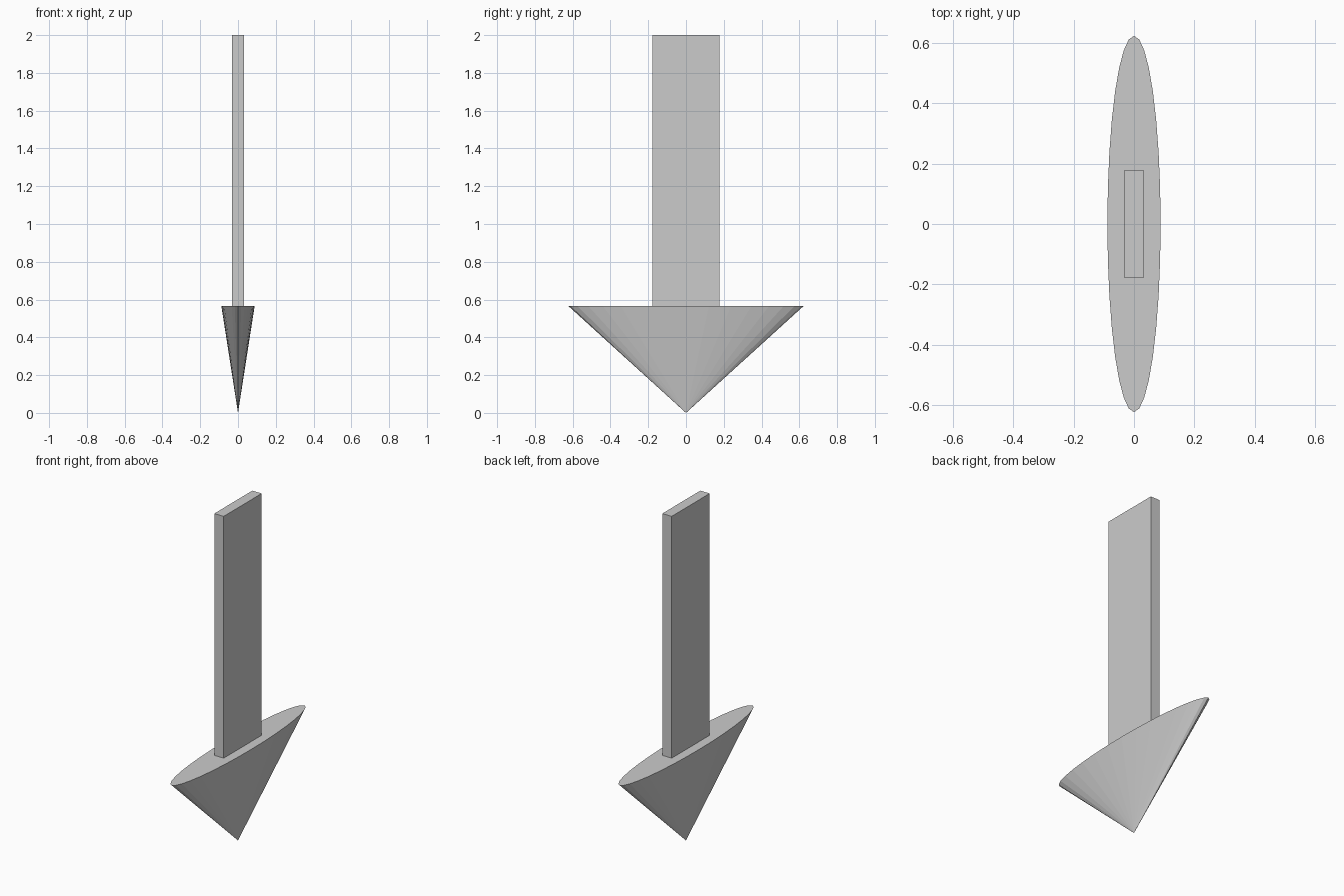
import bpy

if "Cube" in bpy.data.objects:
    bpy.data.objects.remove(bpy.data.objects["Cube"])

HEAD_TOP = 0.565
TOP = 2.0

# Arrow head: flattened 32-sided cone pointing down
bpy.ops.mesh.primitive_cone_add(vertices=32, radius1=0, radius2=1, depth=HEAD_TOP,
                                location=(0, 0, HEAD_TOP / 2))
head = bpy.context.object
head.name = "arrow_head"
head.scale = (0.088, 0.622, 1)
bpy.ops.object.transform_apply(location=False, rotation=False, scale=True)

# Shaft: thin flat bar standing on the head
bpy.ops.mesh.primitive_cube_add(size=1, location=(0, 0, (HEAD_TOP + TOP) / 2))
shaft = bpy.context.object
shaft.name = "arrow_shaft"
shaft.scale = (0.062, 0.356, TOP - HEAD_TOP)
bpy.ops.object.transform_apply(location=False, rotation=False, scale=True)
